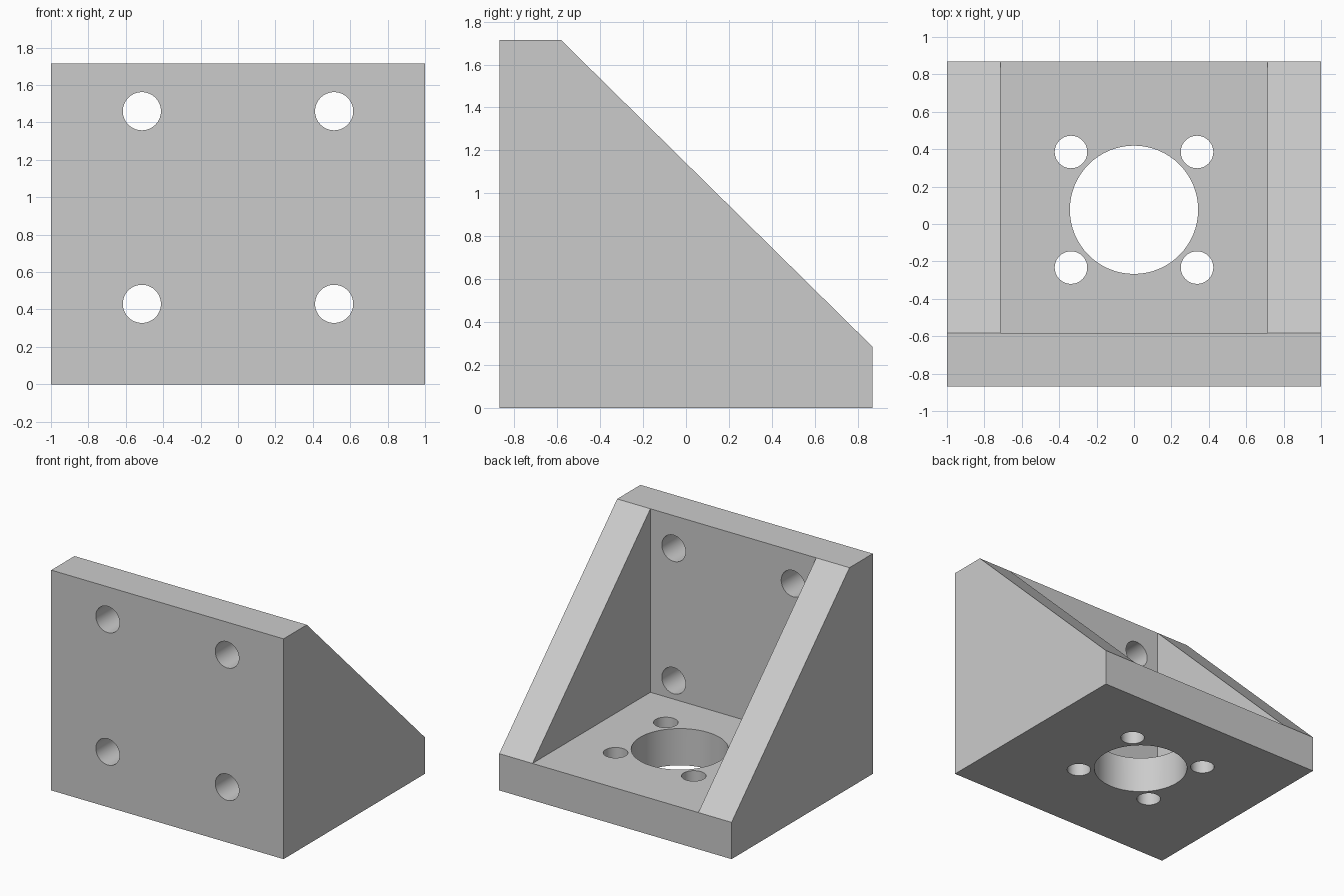
import bpy, bmesh
from math import radians

cube = bpy.data.objects.get("Cube")
if cube:
    bpy.data.objects.remove(cube, do_unlink=True)

# Main sizes
HALF_W, HALF_D, HEIGHT = 1.0, 0.868, 1.714
WALL = 0.286
INNER_X = HALF_W - WALL
INNER_Y = -HALF_D + WALL

grey = bpy.data.materials.new("plain grey")
grey.use_nodes = True
colour = (0.6, 0.6, 0.6, 1)
grey.diffuse_color = colour
grey.node_tree.nodes["Principled BSDF"].inputs["Base Color"].default_value = colour


def make_bracket():
    """Extrude the side outline, then open a pocket between the two gussets."""
    bm = bmesh.new()
    outline = [(-HALF_D, 0), (HALF_D, 0), (HALF_D, WALL), (INNER_Y, HEIGHT), (-HALF_D, HEIGHT)]
    side = bm.faces.new([bm.verts.new((-HALF_W, y, z)) for y, z in outline])
    ext = bmesh.ops.extrude_face_region(bm, geom=[side])
    moved = [v for v in ext["geom"] if isinstance(v, bmesh.types.BMVert)]
    bmesh.ops.translate(bm, verts=moved, vec=(2 * HALF_W, 0, 0))
    bmesh.ops.recalc_face_normals(bm, faces=bm.faces[:])

    # Split at the gusset inner walls and remove the sloped face between them
    for x in (-INNER_X, INNER_X):
        bmesh.ops.bisect_plane(bm, geom=bm.verts[:] + bm.edges[:] + bm.faces[:],
                               plane_co=(x, 0, 0), plane_no=(1, 0, 0))
    bm.normal_update()
    slope = [f for f in bm.faces if f.normal.y > 0.1 and f.normal.z > 0.1
             and abs(f.calc_center_median().x) < 0.1][0]
    left, right = [sorted((v for v in slope.verts if v.co.x * s > 0), key=lambda v: v.co.z)
                   for s in (1, -1)]
    bmesh.ops.delete(bm, geom=[slope], context='FACES_ONLY')

    # Pocket faces: two gusset walls, floor and back of the upright
    cl, cr = [bm.verts.new((x, INNER_Y, WALL)) for x in (INNER_X, -INNER_X)]
    for ring in ((left[0], left[1], cl), (right[0], cr, right[1]),
                 (left[0], cl, cr, right[0]), (left[1], right[1], cr, cl)):
        bm.faces.new(ring)
    bmesh.ops.dissolve_limit(bm, angle_limit=radians(1), verts=bm.verts[:], edges=bm.edges[:])
    bmesh.ops.recalc_face_normals(bm, faces=bm.faces[:])

    mesh = bpy.data.meshes.new("angle_bracket")
    bm.to_mesh(mesh)
    bm.free()
    mesh.materials.append(grey)
    obj = bpy.data.objects.new("angle_bracket", mesh)
    bpy.context.collection.objects.link(obj)
    return obj


def drill(obj, location, radius, tilt=0):
    """Cut a round through hole, vertical unless tilted."""
    bpy.ops.mesh.primitive_cylinder_add(vertices=64, radius=radius, depth=2 * WALL,
                                        location=location, rotation=(tilt, 0, 0))
    cutter = bpy.context.object
    cutter.name = "hole_cutter"
    cutter.hide_render = True
    cutter.data.materials.append(grey)
    mod = obj.modifiers.new("hole", 'BOOLEAN')
    mod.operation = 'DIFFERENCE'
    mod.solver = 'EXACT'
    mod.object = cutter
    bpy.ops.object.select_all(action='DESELECT')
    bpy.context.view_layer.objects.active = obj
    obj.select_set(True)
    bpy.ops.object.modifier_apply(modifier=mod.name)
    bpy.data.objects.remove(cutter, do_unlink=True)


bracket = make_bracket()

# Screw holes: four in the upright, four in the base around the large bore
BORE_Y = 0.076
for s in (-1, 1):
    for z in (0.43, 1.46):
        drill(bracket, (s * 0.514, -HALF_D + WALL / 2, z), 0.102, radians(90))
    for t in (-1, 1):
        drill(bracket, (s * 0.337, BORE_Y + t * 0.309, WALL / 2), 0.087)
drill(bracket, (0, BORE_Y, WALL / 2), 0.343)

bpy.ops.object.shade_smooth_by_angle(angle=radians(30))
